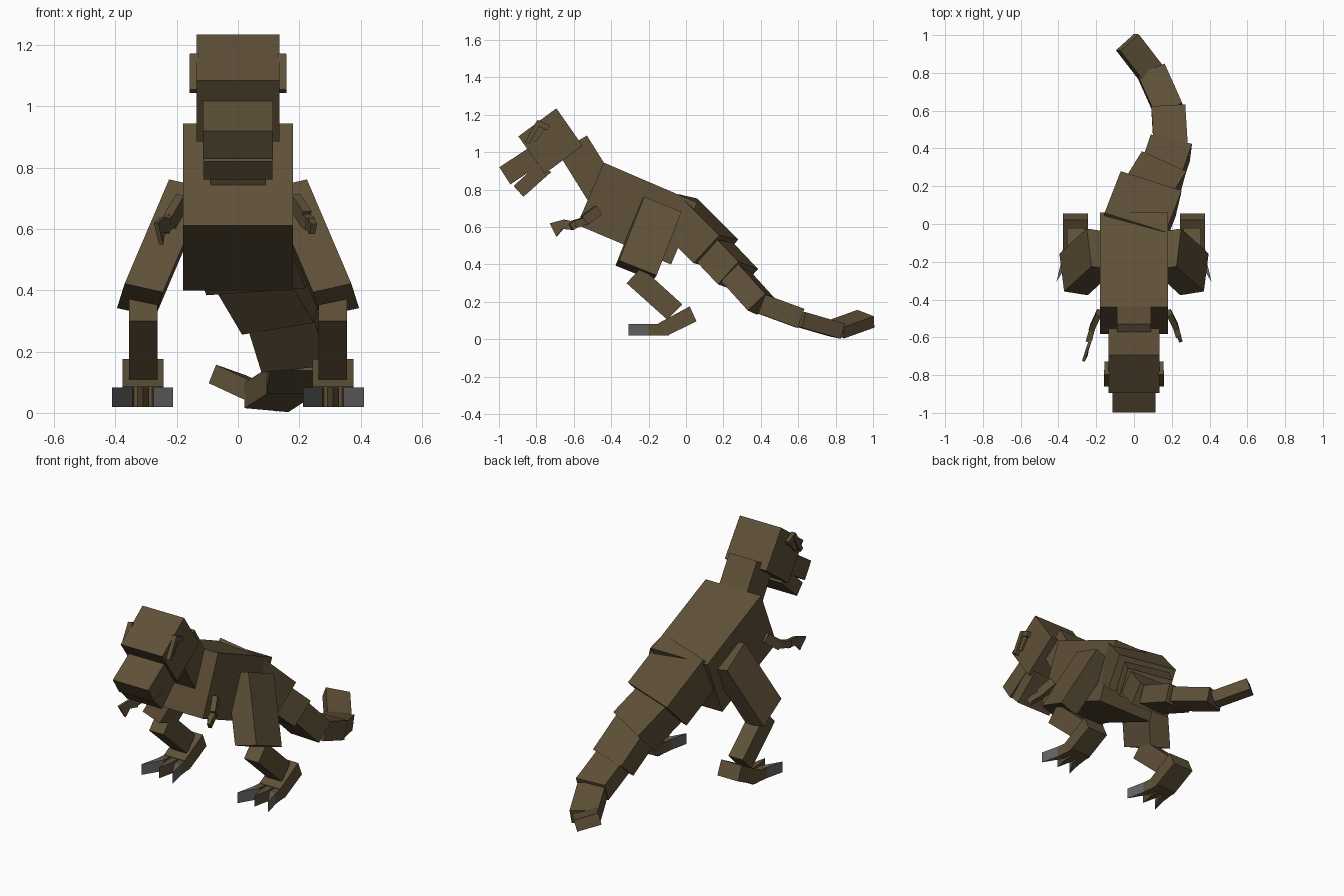
import bpy, bmesh
from mathutils import Vector as V

if "Cube" in bpy.data.objects:
    bpy.data.objects.remove(bpy.data.objects["Cube"])


def material(name, rgb):
    m = bpy.data.materials.new(name)
    m.diffuse_color = (*rgb, 1)
    m.use_nodes = True
    m.node_tree.nodes["Principled BSDF"].inputs["Base Color"].default_value = m.diffuse_color
    return m


HIDE = material("brown hide", (0.115, 0.082, 0.040))
CLAW = material("grey claw", (0.13, 0.13, 0.13))


def prism(name, pts, vec, mat=HIDE):
    """Flat polygon extruded along a vector."""
    bm = bmesh.new()
    low = [bm.verts.new(V(p)) for p in pts]
    top = [bm.verts.new(V(p) + V(vec)) for p in pts]
    n = len(pts)
    bm.faces.new(low)
    bm.faces.new(top[::-1])
    for i in range(n):
        j = (i + 1) % n
        bm.faces.new((low[i], top[i], top[j], low[j]))
    bmesh.ops.recalc_face_normals(bm, faces=bm.faces)
    me = bpy.data.meshes.new(name)
    bm.to_mesh(me)
    bm.free()
    me.materials.append(mat)
    ob = bpy.data.objects.new(name, me)
    bpy.context.collection.objects.link(ob)
    return ob


def side_prism(name, yz, x0, x1):
    """Side profile (y, z) spanning x0 to x1."""
    return prism(name, [(x0, y, z) for y, z in yz], (x1 - x0, 0, 0))


def plan_prism(name, xy, z0, z1, mat=HIDE):
    """Plan outline (x, y) spanning z0 to z1."""
    return prism(name, [(x, y, z0) for x, y in xy], (0, 0, z1 - z0), mat)


def beam(name, a, b, side, w, h, mat=HIDE):
    """Box running from a to b; side hints the width direction."""
    a, b, side = V(a), V(b), V(side)
    d = (b - a).normalized()
    s = (side - d * side.dot(d)).normalized()
    u = s.cross(d)
    s, u = s * w / 2, u * h / 2
    return prism(name, [a - s - u, a + s - u, a + s + u, a - s + u], b - a, mat)


# Body, neck and head
side_prism("torso", [(-.44, .945), (.06, .73), (-.08, .40), (-.582, .612)], -.18, .18)
side_prism("neck", [(-.53, 1.09), (-.683, .995), (-.471, .655), (-.318, .75)], -.09, .09)
side_prism("head", [(-.693, 1.235), (-.553, 1.035), (-.756, .885), (-.896, 1.085)], -.135, .135)
side_prism("upper_jaw", [(-.998, .92), (-.80, 1.05), (-.741, .96), (-.939, .828)], -.115, .115)
side_prism("lower_jaw", [(-.922, .82), (-.80, .93), (-.72, .895), (-.869, .762)], -.113, .113)

# Brow ridges and eyes on both sides of the head
for s, tag in ((1, "right"), (-1, "left")):
    beam("brow_front_" + tag, (s * .143, -.85, 1.05), (s * .143, -.785, 1.165), (1, 0, 0), .03, .025)
    beam("brow_top_" + tag, (s * .143, -.80, 1.16), (s * .143, -.735, 1.13), (1, 0, 0), .026, .03)
    beam("eye_" + tag, (s * .135, -.825, 1.07), (s * .135, -.775, 1.135), (1, 0, 0), .02, .05)

# Legs
for s, tag in ((1, "right"), (-1, "left")):
    p = V((s * .37, -.357, .422))
    inner = V((s * -.125, -.02, -.028))
    back = V((s * .025, .2, -.08))
    up = V((s * -.145, .133, .34))
    prism("thigh_" + tag, [p, p + inner, p + inner + back, p + back], up)
    xa, xb = s * .262, s * .355
    side_prism("shin_" + tag, [(-.318, .30), (-.238, .385), (-.02, .187), (-.10, .105)], xa, xb)
    side_prism("foot_" + tag, [(-.147, .086), (.02, .176), (.056, .096), (-.10, .02), (-.147, .02)],
               s * .243, s * .377)
    # Three toes: base x, knuckle x, tip x, tip y, claw colour
    for name, xb, xk, xt, yt, mat in (("inner", .268, .255, .212, -.307, CLAW),
                                      ("middle", .31, .31, .31, -.29, HIDE),
                                      ("outer", .352, .365, .411, -.307, CLAW)):
        w = .02
        plan_prism(f"{name}_toe_{tag}", [(s * (xb - w), -.09), (s * (xb + w), -.09),
                                         (s * (xk + w), -.20), (s * (xk - w), -.20)], .02, .083)
        plan_prism(f"{name}_claw_{tag}", [(s * (xk - w), -.20), (s * (xk + w), -.20),
                                          (s * xt, yt)], .02, .083, mat)

# Right arm, held close to the chest
beam("right_upper_arm", (.185, -.47, .69), (.222, -.545, .635), (1, .3, 0), .03, .055)
beam("right_forearm", (.215, -.53, .635), (.236, -.595, .615), (1, .3, 0), .03, .04)
beam("right_hand", (.236, -.585, .62), (.245, -.615, .60), (1, .3, 0), .02, .04)

# Left arm, reaching forward with a forked hand
beam("left_upper_arm", (-.185, -.47, .69), (-.222, -.55, .625), (1, -.3, 0), .03, .055)
beam("left_forearm", (-.215, -.535, .635), (-.24, -.62, .61), (1, -.3, 0), .03, .04)
prism("left_hand", [(-.232, -.60, .63), (-.236, -.61, .585), (-.252, -.655, .59),
                    (-.258, -.69, .55), (-.275, -.725, .62), (-.252, -.65, .64)], (.014, -.004, 0))

# Tail: start, end, width direction, width, height
tail = [
    ((-.01, -.06, .69), (.075, .16, .47), (.33, -.10, .02), .34, .205),
    ((.062, .145, .475), (.145, .278, .335), (.225, -.11, .045), .26, .165),
    ((.14, .25, .355), (.192, .402, .187), (.235, -.04, .01), .225, .13),
    ((.195, .40, .19), (.182, .61, .113), (.175, .005, 0), .18, .108),
    ((.185, .60, .11), (.092, .808, .05), (.145, .05, -.01), .155, .085),
    ((.09, .80, .052), (-.035, .962, .110), (.11, .08, -.04), .135, .065),
]
for i, seg in enumerate(tail, 1):
    beam(f"tail_segment_{i}", *seg)
